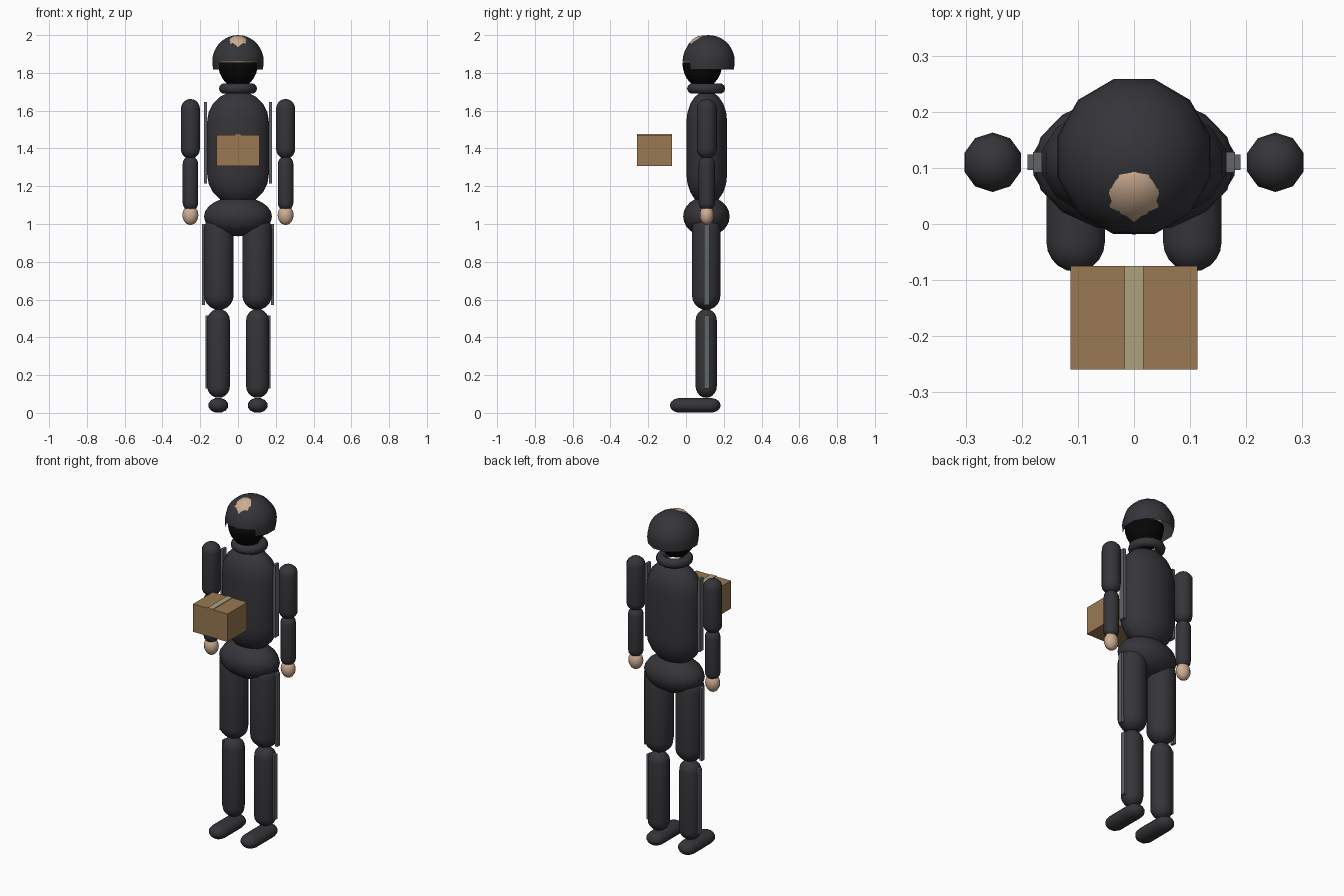
import bpy, bmesh, math
from mathutils import Matrix

if "Cube" in bpy.data.objects:
    bpy.data.objects.remove(bpy.data.objects["Cube"])


def material(name, rgb):
    m = bpy.data.materials.new(name)
    m.diffuse_color = (*rgb, 1)
    m.use_nodes = True
    m.node_tree.nodes["Principled BSDF"].inputs["Base Color"].default_value = m.diffuse_color
    return m


SUIT = material("dark suit", (0.036, 0.036, 0.042))
BLACK = material("black visor", (0.002, 0.002, 0.002))
SKIN = material("skin", (0.62, 0.42, 0.29))
STRIP = material("grey strip", (0.12, 0.13, 0.14))
CARD = material("cardboard", (0.32, 0.19, 0.085))
TAPE = material("packing tape", (0.42, 0.36, 0.21))
CY = 0.11  # body axis in y


def finish(name, bm, mat, smooth=True):
    bmesh.ops.recalc_face_normals(bm, faces=bm.faces)
    for f in bm.faces:
        f.smooth = smooth
    me = bpy.data.meshes.new(name)
    bm.to_mesh(me)
    bm.free()
    me.materials.append(mat)
    ob = bpy.data.objects.new(name, me)
    bpy.context.collection.objects.link(ob)
    return ob


def lathe(profile, segs, rx, ry, loc, turn=0.0):
    """Spin (radius, z) points around z; radius is scaled by rx and ry."""
    bm = bmesh.new()
    rings = []
    for r, z in profile:
        if r < 1e-5:
            rings.append([bm.verts.new((loc[0], loc[1], loc[2] + z))])
            continue
        ring = []
        for i in range(segs):
            a = 2 * math.pi * i / segs + turn
            ring.append(bm.verts.new((loc[0] + rx * r * math.cos(a),
                                      loc[1] + ry * r * math.sin(a), loc[2] + z)))
        rings.append(ring)
    for a, b in zip(rings, rings[1:]):
        for i in range(segs):
            j = (i + 1) % segs
            quad = [a[i % len(a)], a[j % len(a)], b[j % len(b)], b[i % len(b)]]
            bm.faces.new(list(dict.fromkeys(quad)))
    return bm


def arc(start, end, steps, rz, z=0.0):
    """Quarter or half circle profile between two latitudes in degrees."""
    out = []
    for i in range(steps + 1):
        t = math.radians(start + (end - start) * i / steps)
        out.append((max(math.cos(t), 0), z + rz * math.sin(t)))
    return out


def ellipsoid(name, loc, rx, ry, rz, mat, segs=16):
    return finish(name, lathe(arc(90, -90, 12, rz), segs, rx, ry, loc), mat)


def capsule_bm(x, y, z0, z1, rx, ry, cap, segs=12):
    prof = arc(90, 0, 5, cap, z1 - cap) + arc(0, -90, 5, cap, z0 + cap)
    return lathe(prof, segs, rx, ry, (x, y, 0), math.pi / segs)


def capsule(name, *args, segs=12):
    return finish(name, capsule_bm(*args, segs=segs), SUIT)


def block(name, x0, x1, y0, y1, z0, z1, mat):
    bm = bmesh.new()
    bmesh.ops.create_cube(bm, size=1)
    for v in bm.verts:
        v.co = ((x0 + x1) / 2 + v.co.x * (x1 - x0),
                (y0 + y1) / 2 + v.co.y * (y1 - y0),
                (z0 + z1) / 2 + v.co.z * (z1 - z0))
    return finish(name, bm, mat, False)


# Head and half-round black visor over the lower face
ellipsoid("head", (0, 0.087, 1.86), 0.1, 0.1, 0.138, SKIN, 20)
finish("visor", lathe([(0, 0)] + arc(0, -90, 7, 0.135), 16, 0.106, 0.106,
                      (0, 0.087, 1.855)), BLACK)

# Helmet dome with a short skirt, open at the front
bm = lathe(arc(90, 0, 9, 0.14) + [(0.97, -0.041)], 12, 0.141, 0.143,
           (0, 0.12, 1.86), math.pi / 12)
front = [f for f in bm.faces
         if f.calc_center_median().z < 1.86 and f.calc_center_median().y < 0.03]
bmesh.ops.delete(bm, geom=front, context='FACES')
finish("helmet", bm, SUIT)

# Collar ring
R, r = 0.074, 0.027
ring = [((R + r * math.cos(math.tau * i / 10)), r * math.sin(math.tau * i / 10))
        for i in range(11)]
bm = lathe(ring, 16, 1, 1, (0, 0.107, 1.717))
bmesh.ops.remove_doubles(bm, verts=bm.verts, dist=1e-5)
finish("collar", bm, SUIT)

# Trunk
capsule("torso", 0, CY, 1.10, 1.705, 0.167, 0.11, 0.165, segs=16)
ellipsoid("pelvis", (0, 0.108, 1.04), 0.18, 0.123, 0.105, SUIT)

# Limbs and side strips, mirrored
for s, side in ((-1, "right"), (1, "left")):
    capsule(side + "_upper_arm", s * 0.252, CY, 1.345, 1.662, 0.053, 0.053, 0.052, segs=10)
    capsule(side + "_forearm", s * 0.252, CY, 1.07, 1.36, 0.043, 0.043, 0.042, segs=10)
    ellipsoid(side + "_hand", (s * 0.252, CY, 1.047), 0.042, 0.037, 0.052, SKIN, 12)
    capsule(side + "_thigh", s * 0.101, 0.107, 0.545, 1.05, 0.081, 0.078, 0.078)
    capsule(side + "_shin", s * 0.103, 0.107, 0.08, 0.55, 0.062, 0.058, 0.06)
    # Foot: a flattened capsule lying along y
    bm = capsule_bm(0, 0, -0.134, 0.134, 0.054, 0.04, 0.053)
    bm.transform(Matrix.Translation((s * 0.104, 0.049, 0.04))
                 @ Matrix.Rotation(math.pi / 2, 4, 'X'))
    finish(side + "_foot", bm, SUIT)
    for part, x0, x1, z0, z1 in (("torso", 0.164, 0.18, 1.215, 1.645),
                                 ("thigh", 0.174, 0.19, 0.57, 1.0),
                                 ("shin", 0.156, 0.172, 0.13, 0.515)):
        xa, xb = sorted((s * x0, s * x1))
        hw = 0.018 if part == "torso" else 0.014
        block(f"{side}_{part}_strip", xa, xb, CY - hw, CY + hw, z0, z1, STRIP)

# Parcel with a strip of tape along its top
block("parcel", -0.113, 0.113, -0.259, -0.075, 1.307, 1.472, CARD)
block("parcel_tape", -0.017, 0.017, -0.259, -0.075, 1.471, 1.476, TAPE)
